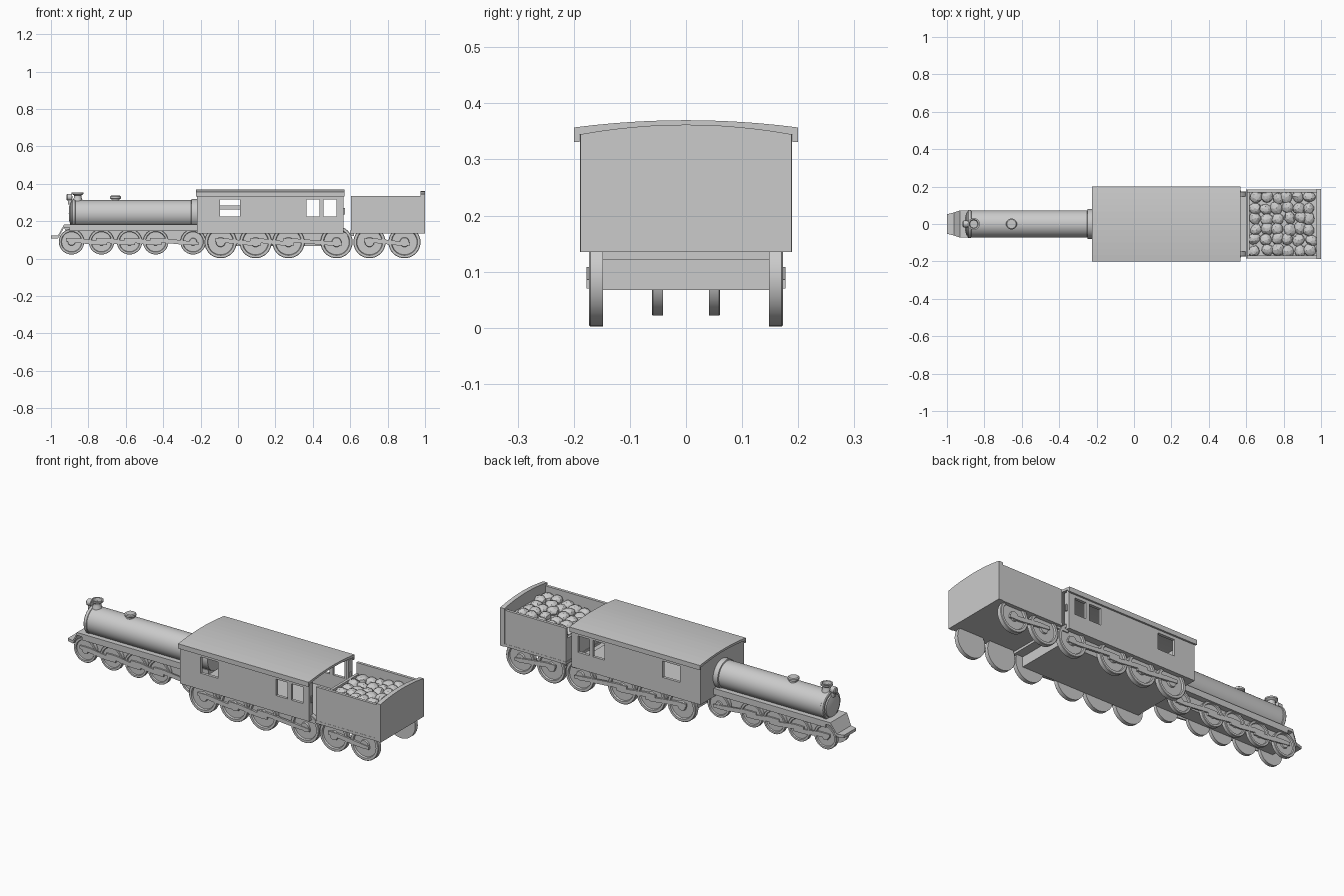
import bpy, bmesh, math, random
from mathutils import Vector, Matrix

if "Cube" in bpy.data.objects:
    bpy.data.objects.remove(bpy.data.objects["Cube"])

random.seed(4)


def finish(name, bm, smooth=False):
    bmesh.ops.recalc_face_normals(bm, faces=bm.faces[:])
    me = bpy.data.meshes.new(name)
    bm.to_mesh(me)
    bm.free()
    ob = bpy.data.objects.new(name, me)
    bpy.context.collection.objects.link(ob)
    if smooth:
        bpy.ops.object.select_all(action='DESELECT')
        bpy.context.view_layer.objects.active = ob
        ob.select_set(True)
        bpy.ops.object.shade_smooth_by_angle(angle=math.radians(35))
    return ob


def box(name, x0, x1, y0, y1, z0, z1):
    bm = bmesh.new()
    m = Matrix.Translation(((x0 + x1) / 2, (y0 + y1) / 2, (z0 + z1) / 2))
    bmesh.ops.create_cube(bm, size=1, matrix=m @ Matrix.Diagonal((x1 - x0, y1 - y0, z1 - z0, 1)))
    return finish(name, bm)


def prism(name, pts, a, b, axis='x'):
    """Extrude a profile: (y, z) points along x, or (x, z) points along y."""
    bm = bmesh.new()
    to3 = (lambda p: (a, p[0], p[1])) if axis == 'x' else (lambda p: (p[0], a, p[1]))
    f = bm.faces.new([bm.verts.new(to3(p)) for p in pts])
    r = bmesh.ops.extrude_face_region(bm, geom=[f])
    d = Vector((b - a, 0, 0)) if axis == 'x' else Vector((0, b - a, 0))
    bmesh.ops.translate(bm, vec=d, verts=[v for v in r['geom'] if isinstance(v, bmesh.types.BMVert)])
    return finish(name, bm)


def lathe(name, profile, origin, axis, steps=32):
    """Spin (radius, offset) points round an axis; ends at radius 0 are welded."""
    bm = bmesh.new()
    vs = [bm.verts.new((r, 0, h)) for r, h in profile]
    es = [bm.edges.new(e) for e in zip(vs, vs[1:])]
    bmesh.ops.spin(bm, geom=vs + es, cent=(0, 0, 0), axis=(0, 0, 1), angle=math.tau, steps=steps)
    bmesh.ops.remove_doubles(bm, verts=bm.verts[:], dist=1e-5)
    rot = Vector((0, 0, 1)).rotation_difference(Vector(axis)).to_matrix().to_4x4()
    bm.transform(Matrix.Translation(origin) @ rot)
    return finish(name, bm, True)


def arch(half, edge, crown, n=12):
    return [(half - 2 * half * i / n, edge + (crown - edge) * (1 - (1 - 2 * i / n) ** 2)) for i in range(n + 1)]


# Wheels with raised tyre, recessed web and hub, on both sides
def wheel(name, x, z, r, y0, y1):
    t = y1 - y0
    prof = [(0, 0), (r, 0), (r, t * .9), (r * .97, t), (r * .82, t), (r * .78, t * .65),
            (r * .3, t * .65), (r * .27, t), (0, t)]
    for s, side in ((-1, 'front'), (1, 'back')):
        lathe(f"{name}_{side}", prof, (x, s * y0, z), (0, s, 0))


# Side rods joining neighbouring wheels
def rods(name, xs, z, y0, y1):
    for i, (a, b) in enumerate(zip(xs, xs[1:])):
        for s in (-1, 1):
            ya, yb = sorted((s * y0, s * y1))
            prism(f"{name}_{i}", [(a - .03, z + .018), (a + .03, z + .018), (b + .03, z - .004),
                                  (b + .03, z - .02), (b - .03, z - .02), (a - .03, z)], ya, yb, 'y')


small = [-.89, -.73, -.58, -.44, -.24]
driving = [-.093, .094, .27, .527]
tender = [.703, .89]
for i, x in enumerate(small):
    wheel(f"small_wheel_{i}", x, .09, .068, .041, .061)
for i, x in enumerate(driving + tender):
    wheel(f"large_wheel_{i}", x, .088, .086, .148, .173)
rods("small_side_rod", small, .092, .056, .064)
rods("large_side_rod", driving, .09, .166, .177)
rods("tender_side_rod", tender, .09, .166, .177)

# Frames and running board
prism("front_frame", [(-.93, .17), (-.9, .08), (-.15, .08), (-.15, .17)], -.041, .041, 'y')
box("running_board", -.9, -.2, -.073, .073, .148, .182)
box("cab_frame", -.15, .57, -.149, .149, .067, .14)

# Sloped front apron narrowing to the tip
bm = bmesh.new()
rows = []
for x, y, z in ((-1, .052, .124), (-.962, .062, .124), (-.93, .073, .182), (-.895, .073, .182)):
    rows.append([bm.verts.new((x, s * y, z + d)) for s, d in ((-1, 0), (1, 0), (1, -.016), (-1, -.016))])
for a, b in zip(rows, rows[1:]):
    for i in range(4):
        j = (i + 1) % 4
        bm.faces.new((a[i], a[j], b[j], b[i]))
bm.faces.new(rows[0])
bm.faces.new(rows[-1])
finish("front_apron", bm)

# Boiler with smokebox door, chimney, dome and lamp
lathe("boiler", [(0, -.905), (.035, -.903), (.06, -.896), (.063, -.89), (.072, -.89), (.076, -.886),
                 (.076, -.872), (.073, -.87), (.073, -.25), (.079, -.248), (.079, -.13), (0, -.13)],
      (0, 0, .24), (1, 0, 0), 40)
lathe("chimney", [(0, .3), (.026, .3), (.024, .318), (.02, .326), (.02, .338), (.032, .346),
                  (.032, .354), (.024, .354), (.02, .335), (0, .335)], (-.857, 0, 0), (0, 0, 1))
lathe("steam_dome", [(0, .3), (.022, .3), (.022, .318), (.029, .322), (.029, .332), (.024, .336), (0, .337)],
      (-.655, 0, 0), (0, 0, 1))
lathe("headlamp", [(0, -.916), (.014, -.916), (.018, -.912), (.018, -.888), (0, -.885)],
      (0, 0, .328), (1, 0, 0), 20)
box("headlamp_bracket", -.908, -.87, -.01, .01, .29, .316)

# Cab side walls with window openings
xs = [-.22, -.095, .01, .365, .435, .457, .527, .565]
zs = [.135, .225, .315, .348]
for s, side in ((-1, 'front'), (1, 'back')):
    bm = bmesh.new()
    for i in range(7):
        for k in range(3):
            if k == 1 and i in (1, 3, 5):
                continue
            bm.faces.new([bm.verts.new((x, s * .189, z)) for x, z in (
                (xs[i], zs[k]), (xs[i + 1], zs[k]), (xs[i + 1], zs[k + 1]), (xs[i], zs[k + 1]))])
    bmesh.ops.remove_doubles(bm, verts=bm.verts[:], dist=1e-5)
    wall = finish(f"cab_wall_{side}", bm)
    inner = min(f.normal.y * s for f in wall.data.polygons) > 0
    mod = wall.modifiers.new("thickness", 'SOLIDIFY')
    mod.thickness = .016
    mod.offset = -1 if inner else 1
    # rear corner post and handle
    ya, yb = sorted((s * .155, s * .185))
    box(f"cab_corner_{side}", .553, .565, ya, yb, .135, .34)
    ya, yb = sorted((s * .168, s * .178))
    box(f"cab_handle_{side}", .563, .573, ya, yb, .235, .27)

# Cab front wall, floor, roof and inner shelf
prism("cab_front_wall", arch(.188, .345, .36) + [(-.188, .135), (.188, .135)], -.22, -.2)
box("cab_floor", -.21, .565, -.185, .185, .135, .147)
box("gangway_plate", .55, .62, -.17, .17, .122, .138)
roof = arch(.2, .357, .37) + [(-.2, .331), (-.19, .331)] + arch(.19, .344, .358)[::-1] + [(.19, .331), (.2, .331)]
prism("cab_roof", roof, -.225, .57)
box("cab_shelf", -.2, .01, -.06, .06, .262, .284)

# Tender body
box("tender_floor", .6, .99, -.185, .185, .135, .15)
for s, side in ((-1, 'front'), (1, 'back')):
    ya, yb = sorted((s * .168, s * .184))
    box(f"tender_wall_{side}", .603, .985, ya, yb, .135, .335)
box("tender_front_wall", .603, .618, -.175, .175, .14, .275)
prism("tender_rear_wall", arch(.188, .345, .362) + [(-.188, .135), (.188, .135)], .975, 1)

# Coal load: faceted lumps on a slope
prism("coal_base", [(.615, .15), (.976, .15), (.976, .295), (.615, .25)], -.17, .17, 'y')
bm = bmesh.new()
for i in range(6):
    for j in range(6):
        x = .647 + i * .059 + random.uniform(-.01, .01)
        y = -.14 + j * .056 + random.uniform(-.008, .008)
        z = .252 + (x - .615) * .125 + random.uniform(-.004, .006)
        m = (Matrix.Translation((x, y, z)) @ Matrix.Rotation(random.uniform(0, 6), 4, 'Z')
             @ Matrix.Diagonal((random.uniform(.031, .037), random.uniform(.027, .034), .025, 1)))
        vs = bmesh.ops.create_icosphere(bm, subdivisions=2, radius=1, matrix=m)['verts']
        for v in vs:
            v.co += Vector([random.uniform(-.002, .002) for _ in range(3)])
            v.co.x = min(max(v.co.x, .612), .98)
            v.co.y = min(max(v.co.y, -.172), .172)
finish("coal_lumps", bm)
